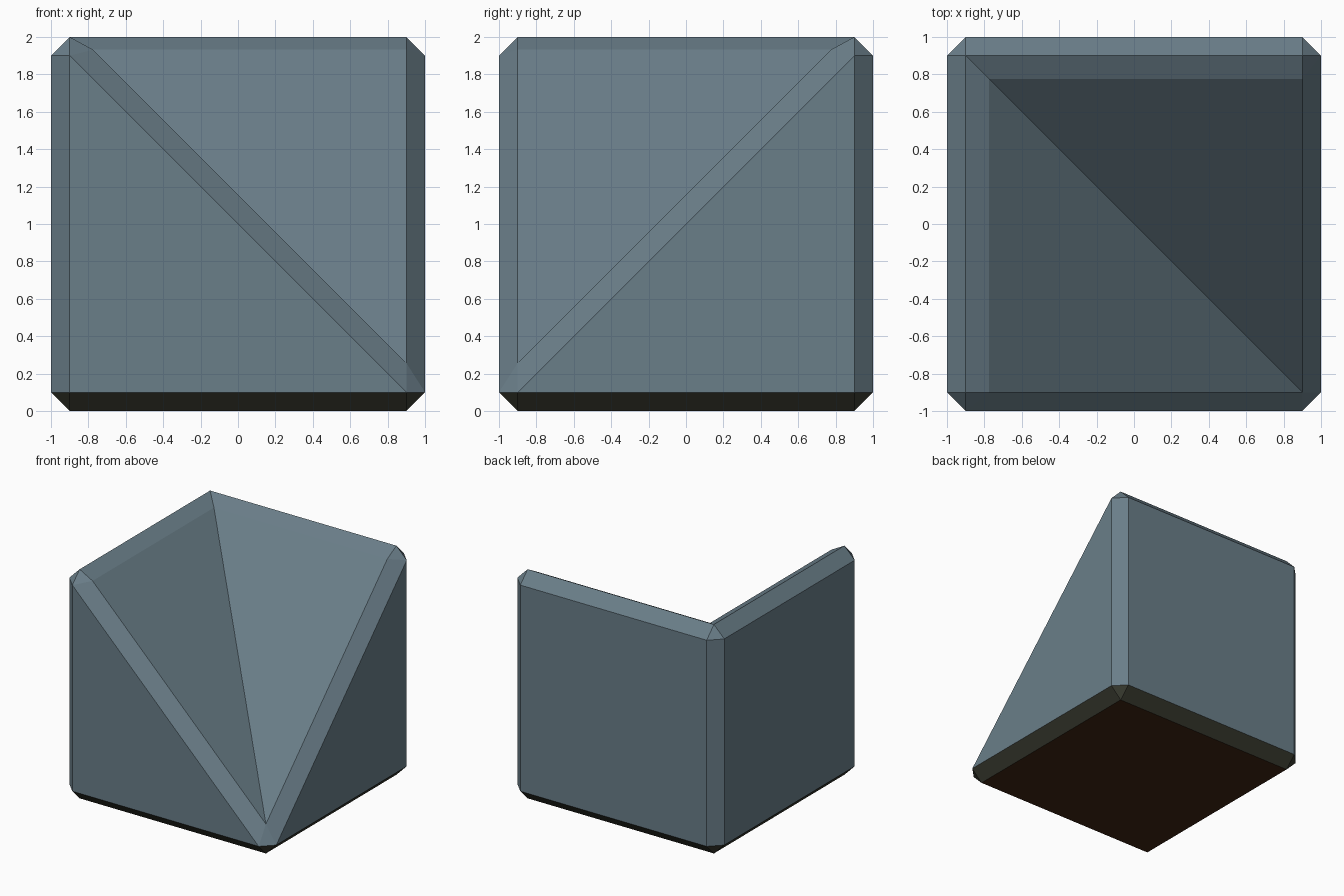
import bpy, bmesh
from mathutils import Vector

if "Cube" in bpy.data.objects:
    bpy.data.objects.remove(bpy.data.objects["Cube"])


def material(name, rgb):
    m = bpy.data.materials.new(name)
    m.diffuse_color = (*rgb, 1)
    m.use_nodes = True
    m.node_tree.nodes["Principled BSDF"].inputs["Base Color"].default_value = m.diffuse_color
    return m


body = material("slate_blue", (0.144, 0.209, 0.25))
lower = material("dark_olive", (0.044, 0.046, 0.031))
base = material("dark_brown", (0.05, 0.018, 0.006))

# i = inset chamfer, t = chamfer top, s = inner slope start, h = its height
i, t, s, h, d = 0.9, 1.9, 0.775, 1.932, 0.257
ridge, ridge_back = (-i, -i, 2), (-i, i, 2)
slope_front, valley_top, valley_low = (-s, -i, h), (-s, s, h), (i, -i, d)
front_low_l, front_low_r, front_top = (-i, -1, .1), (i, -1, .1), (-i, -1, t)
left_low_f, left_low_b = (-1, -i, .1), (-1, i, .1)
left_top_f, left_top_b = (-1, -i, t), (-1, i, t)
foot_fl, foot_fr, foot_bl = (-i, -i, 0), (i, -i, 0), (-i, i, 0)


def mirror(p):
    """Reflect across the vertical diagonal plane through the valley."""
    return (-p[1], -p[0], p[2])


# One half of the block; the other half is its diagonal mirror
half = [
    (front_low_l, front_low_r, front_top),                    # front wall
    (left_low_f, left_top_f, left_top_b, left_low_b),         # left wall
    (slope_front, valley_low, valley_top),                    # inner slope
    (ridge, slope_front, valley_top, ridge_back),             # inner rim
    (front_top, front_low_r, valley_low, slope_front),        # diagonal chamfer
    (front_top, slope_front, ridge),                          # chamfer tip
    (left_top_f, ridge, ridge_back, left_top_b),              # top chamfer
    (front_low_l, front_top, left_top_f, left_low_f),         # corner chamfer
    (left_top_f, front_top, ridge),                           # top corner
    (left_low_f, front_low_l, foot_fl),                       # bottom corner
    (front_low_l, front_low_r, foot_fr, foot_fl),             # lower chamfers
    (left_low_f, left_low_b, foot_bl, foot_fl),
]
# Faces lying across the mirror plane
shared = [
    (foot_fl, foot_fr, mirror(foot_fl), foot_bl),             # underside
    (left_low_b, left_top_b, mirror(left_top_b), mirror(left_low_b)),
    (left_top_b, ridge_back, mirror(left_top_b)),
    (left_low_b, foot_bl, mirror(left_low_b)),
    (front_low_r, mirror(front_low_r), foot_fr),
    (front_low_r, mirror(front_low_r), valley_low),
]

bm = bmesh.new()
for face in half + [tuple(mirror(p) for p in f) for f in half] + shared:
    bm.faces.new([bm.verts.new(Vector(p)) for p in face])
bmesh.ops.remove_doubles(bm, verts=bm.verts, dist=1e-4)
bmesh.ops.recalc_face_normals(bm, faces=bm.faces)

# Underside and lower chamfers are coloured by direction
for f in bm.faces:
    f.material_index = 2 if f.normal.z < -0.9 else 1 if f.normal.z < -0.3 else 0

mesh = bpy.data.meshes.new("inner_corner_slope")
bm.to_mesh(mesh)
bm.free()
for m in (body, lower, base):
    mesh.materials.append(m)
bpy.context.collection.objects.link(bpy.data.objects.new("inner_corner_slope", mesh))
